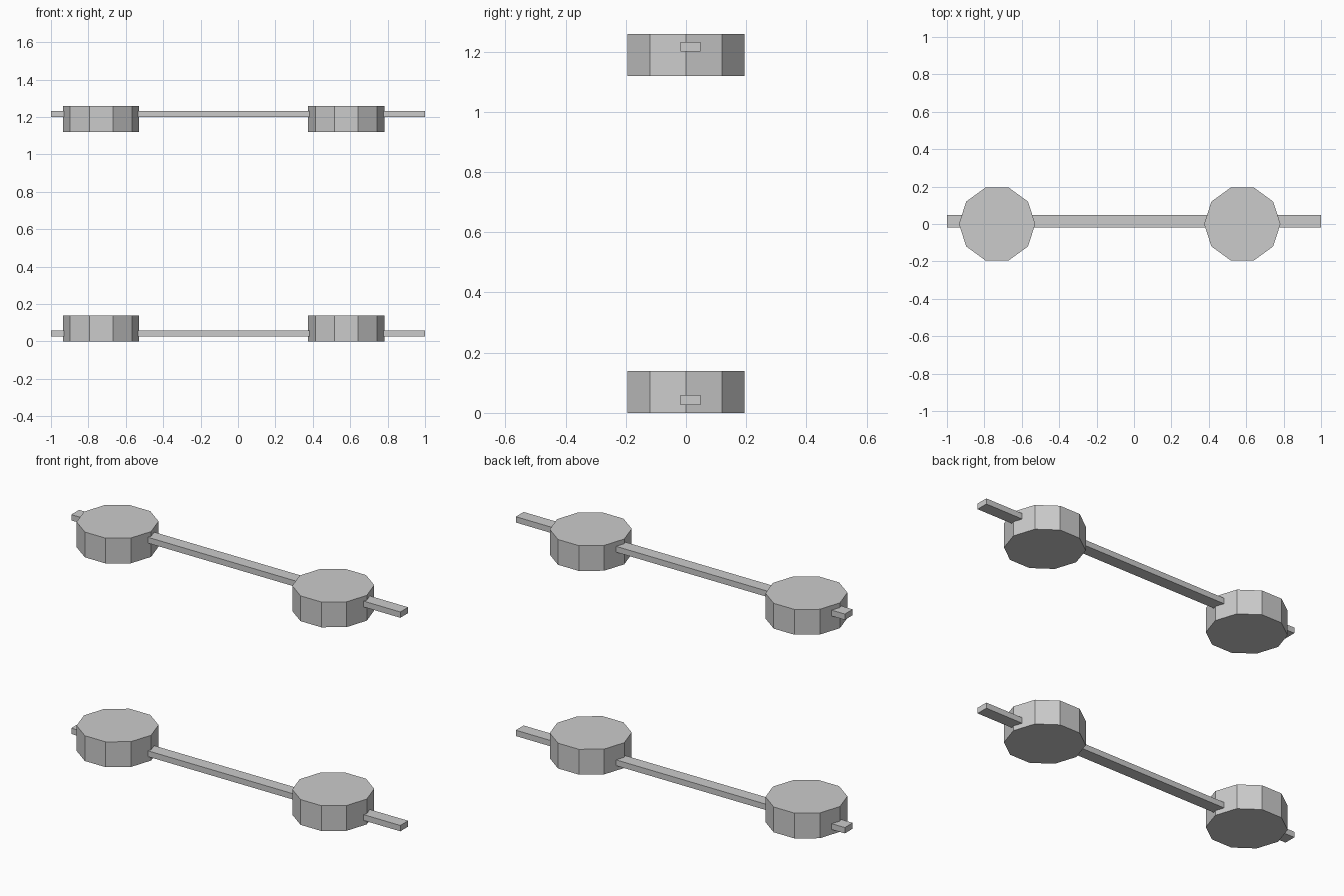
import bpy

if "Cube" in bpy.data.objects:
    bpy.data.objects.remove(bpy.data.objects["Cube"])


def disc(name, x, z):
    # ten-sided flat disc, one corner pointing along +x
    bpy.ops.mesh.primitive_cylinder_add(vertices=10, radius=0.204, depth=0.139,
                                        location=(x, 0, z))
    ob = bpy.context.object
    ob.name = name
    # turn the default ring (corner on +y) so a corner lies on x
    ob.rotation_euler.z = 1.5707963


def bar(name, z):
    # thin rail passing through both discs, slightly towards the back
    bpy.ops.mesh.primitive_cube_add(size=1, location=(0, 0.015, z))
    ob = bpy.context.object
    ob.name = name
    ob.scale = (2.0, 0.068, 0.032)


# two identical levels; the rail sits low in the bottom one, high in the top one
for level, disc_z, bar_z in (("lower", 0.0695, 0.043), ("upper", 1.1885, 1.216)):
    disc(level + "_left_disc", -0.732, disc_z)
    disc(level + "_right_disc", 0.579, disc_z)
    bar(level + "_rail", bar_z)
